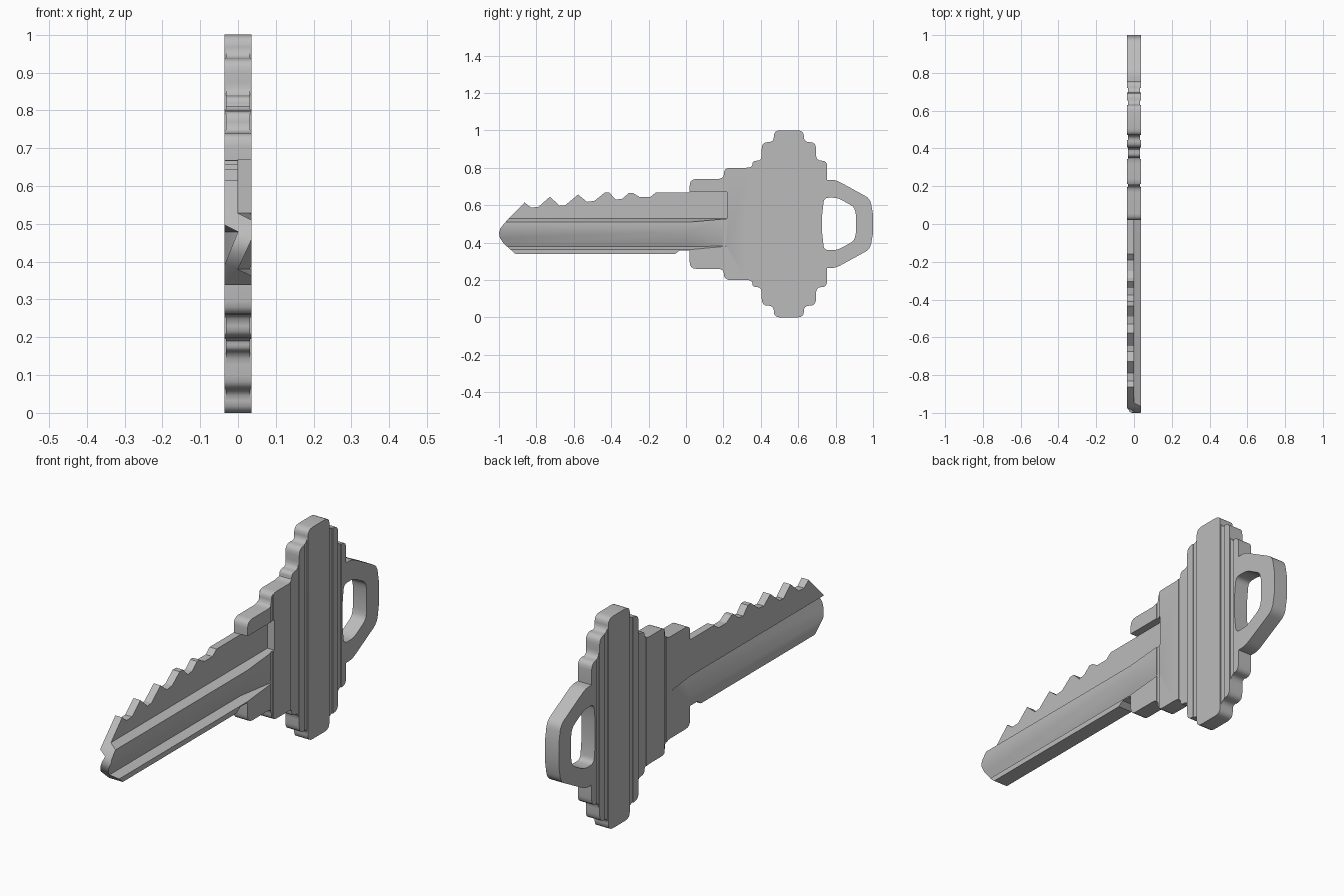
import bpy, bmesh
from mathutils import Vector

cube = bpy.data.objects.get("Cube")
if cube:
    bpy.data.objects.remove(cube, do_unlink=True)

HALF = 0.036      # half of the stock thickness
SHOULDER = 0.02   # where blade meets bow

metal = bpy.data.materials.new("grey metal")
metal.use_nodes = True
metal.diffuse_color = (0.5, 0.5, 0.5, 1)
metal.node_tree.nodes["Principled BSDF"].inputs["Base Color"].default_value = (0.5, 0.5, 0.5, 1)


def loft(name, rings):
    """Closed solid through matching rings of points."""
    bm = bmesh.new()
    loops = [[bm.verts.new(p) for p in ring] for ring in rings]
    count = len(loops[0])
    for a, b in zip(loops, loops[1:]):
        for i in range(count):
            j = (i + 1) % count
            bm.faces.new((a[i], a[j], b[j], b[i]))
    bm.faces.new(loops[0])
    bm.faces.new(loops[-1])
    bmesh.ops.recalc_face_normals(bm, faces=bm.faces)
    mesh = bpy.data.meshes.new(name)
    bm.to_mesh(mesh)
    bm.free()
    mesh.materials.append(metal)
    obj = bpy.data.objects.new(name, mesh)
    bpy.context.collection.objects.link(obj)
    return obj


def plate(name, outline, x0, x1):
    """Outline in (y, z) extruded across x."""
    return loft(name, [[(x, y, z) for y, z in outline] for x in (x0, x1)])


def rounded(points, radius, steps=4):
    """Round every inner corner of an open path."""
    path = [points[0]]
    for a, b, c in zip(points, points[1:], points[2:]):
        a, b, c = Vector(a), Vector(b), Vector(c)
        p = b + (a - b).normalized() * min(radius, (a - b).length * 0.48)
        q = b + (c - b).normalized() * min(radius, (c - b).length * 0.48)
        for i in range(steps + 1):
            t = i / steps
            path.append(tuple(p * (1 - t) ** 2 + b * 2 * t * (1 - t) + q * t * t))
    return path + [points[-1]]


def mirrored(path):
    return path + [(y, 1 - z) for y, z in reversed(path)]


def cut(target, cutter):
    cutter.hide_render = True
    mod = target.modifiers.new("cut", "BOOLEAN")
    mod.operation = "DIFFERENCE"
    mod.solver = "EXACT"
    mod.object = cutter
    graph = bpy.context.evaluated_depsgraph_get()
    mesh = bpy.data.meshes.new_from_object(target.evaluated_get(graph))
    target.modifiers.clear()
    target.data = mesh
    bpy.data.objects.remove(cutter, do_unlink=True)


# Blade edge: rounded tip, then the bitting
tip = [(-0.06, 0.338), (-0.91, 0.338), (-0.975, 0.395), (-0.995, 0.425),
       (-1, 0.45), (-0.993, 0.475), (-0.97, 0.505)]
teeth = [(-0.863, 0.615), (-0.83, 0.588), (-0.79, 0.59), (-0.728, 0.645),
         (-0.675, 0.597), (-0.645, 0.6), (-0.577, 0.657), (-0.53, 0.618),
         (-0.49, 0.623), (-0.435, 0.667), (-0.41, 0.667), (-0.375, 0.63),
         (-0.34, 0.635), (-0.305, 0.666), (-0.285, 0.666), (-0.25, 0.645),
         (-0.19, 0.645), (-0.16, 0.669)]

# Upper half of the stepped bow and its ring
steps = [(SHOULDER, 0.669), (SHOULDER, 0.74), (0.203, 0.74), (0.203, 0.8),
         (0.355, 0.8), (0.355, 0.838), (0.405, 0.838), (0.405, 0.937),
         (0.47, 0.937), (0.47, 1), (0.63, 1), (0.63, 0.937),
         (0.695, 0.937), (0.695, 0.838), (0.755, 0.838), (0.755, 0.75)]
ring = [(0.755, 0.736), (0.80, 0.736), (0.985, 0.635), (1, 0.55)]
bow = mirrored(rounded(steps, 0.035) + rounded(ring, 0.03))
bow[-1] = (SHOULDER, 0.357)
key = plate("key_body", tip + teeth + bow + [(-0.035, 0.357)], -HALF, HALF)

# Key ring opening
hole = mirrored(rounded([(0.728, 0.55), (0.738, 0.64), (0.81, 0.64),
                         (0.9, 0.59), (0.908, 0.55)], 0.025))
half = len(hole) // 2
cut(key, plate("ring_hole", hole, -1, 1))


# Keyway grooves, running out to a taper inside the bow
def groove(name, section, end, finish):
    cut(key, loft(name, [[(x, y, z) for x, z in sec] for y, sec in
                         ((-1.1, section), (SHOULDER, section), (finish, end))]))


groove("upper_step", [(0, 0.67), (0, 0.528), (HALF, 0.51), (0.06, 0.498), (0.06, 0.67)],
       [(0, 0.67), (0, 0.528), (HALF, 0.528), (0.06, 0.528), (0.06, 0.67)], 0.22)
groove("lower_groove", [(0, 0.38), (HALF, 0.459), (0.045, 0.479), (0.045, 0.358)],
       [(HALF, 0.381), (0.037, 0.384), (0.045, 0.39), (0.045, 0.376)], 0.22)
groove("far_groove", [(0, 0.479), (-HALF, 0.497), (-0.045, 0.502), (-0.045, 0.368)],
       [(-HALF, 0.479), (-0.037, 0.482), (-0.045, 0.484), (-0.045, 0.46)], 0.16)

# Shallow upright flutes on both bow faces, one at each step
DEPTH = 0.004
for start, end in ((0.195, 0.212), (0.345, 0.405), (0.445, 0.47), (0.63, 0.655), (0.695, 0.72)):
    strip = [(start, -0.1), (end, -0.1), (end, 1.1), (start, 1.1)]
    for side in (-1, 1):
        cut(key, plate("flute", strip, side * (HALF - DEPTH), side * 0.1))

# Smooth the rounded edges, keep the corners crisp
bpy.ops.object.select_all(action="DESELECT")
key.select_set(True)
bpy.context.view_layer.objects.active = key
bpy.ops.object.shade_smooth_by_angle(angle=0.5)
